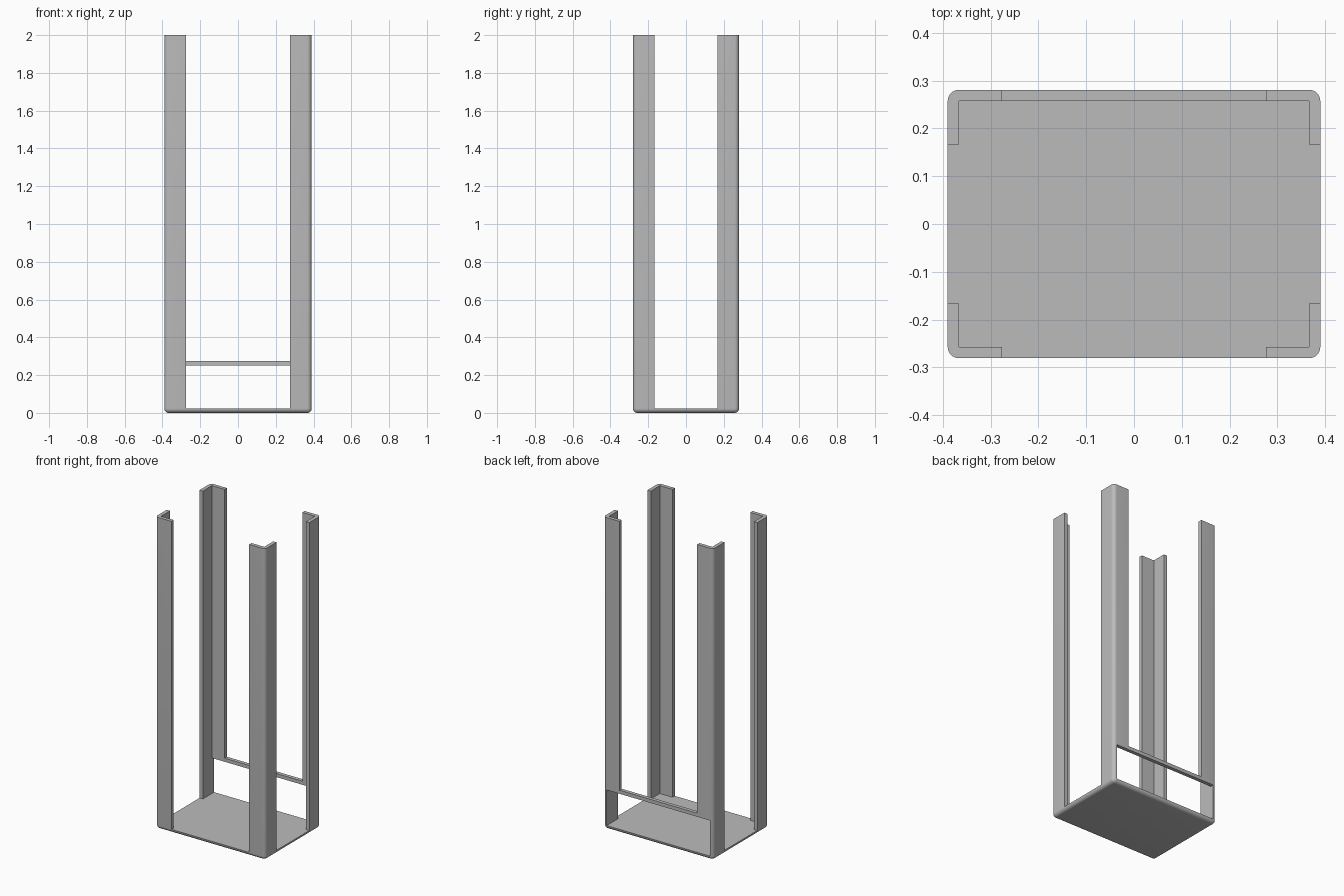
import bpy
import bmesh
from mathutils import Vector

old = bpy.data.objects.get("Cube")
if old:
    bpy.data.objects.remove(old, do_unlink=True)

W, D, H = 0.39, 0.281, 2.0      # half width, half depth, height
T = 0.0235                      # wall and floor thickness
R = 0.0235                      # outer corner radius
FX, FY = 0.276, 0.166           # inner ends of the corner flanges
BAR_LOW, BAR_TOP = 0.252, 0.275

grey = bpy.data.materials.new("plain_grey")
grey.use_nodes = True
colour = (0.5, 0.5, 0.5, 1)
grey.diffuse_color = colour
grey.node_tree.nodes["Principled BSDF"].inputs["Base Color"].default_value = colour


def box(name, low, high, radius=0):
    """Box between two corners; a radius rounds all but the top edges."""
    low, high = Vector(low), Vector(high)
    bm = bmesh.new()
    bmesh.ops.create_cube(bm, size=1)
    for v in bm.verts:
        v.co = Vector([lo if c < 0 else hi for c, lo, hi in zip(v.co, low, high)])
    if radius:
        edges = [e for e in bm.edges if min(v.co.z for v in e.verts) < high.z]
        bmesh.ops.bevel(bm, geom=edges, offset=radius, segments=8,
                        profile=0.5, affect='EDGES')
    mesh = bpy.data.meshes.new(name)
    bm.to_mesh(mesh)
    bm.free()
    mesh.materials.append(grey)
    obj = bpy.data.objects.new(name, mesh)
    bpy.context.collection.objects.link(obj)
    return obj


# Rounded block that becomes the tray, four angle posts and rear crossbar
frame = box("open_frame", (-W, -D, 0), (W, D, H), R)

# Hollow, side and front gaps, gap above the crossbar, opening below it
TOP = H + 0.2
cutters = [
    box("hollow_cutter", (T - W, T - D, T), (W - T, D - T, TOP)),
    box("side_gap_cutter", (-1, -FY, T), (1, FY, TOP)),
    box("front_gap_cutter", (-FX, -1, T), (FX, 0, TOP)),
    box("rear_gap_cutter", (-FX, 0, BAR_TOP), (FX, 1, TOP)),
    box("rear_opening_cutter", (T - W, 0, T), (W - T, 1, BAR_LOW)),
]

bpy.ops.object.select_all(action='DESELECT')
frame.select_set(True)
bpy.context.view_layer.objects.active = frame
for cutter in cutters:
    cutter.hide_render = True
    cut = frame.modifiers.new(cutter.name, 'BOOLEAN')
    cut.operation = 'DIFFERENCE'
    cut.solver = 'EXACT'
    cut.object = cutter
    bpy.ops.object.modifier_apply(modifier=cut.name)
    bpy.data.objects.remove(cutter, do_unlink=True)

bpy.ops.object.shade_smooth_by_angle()
